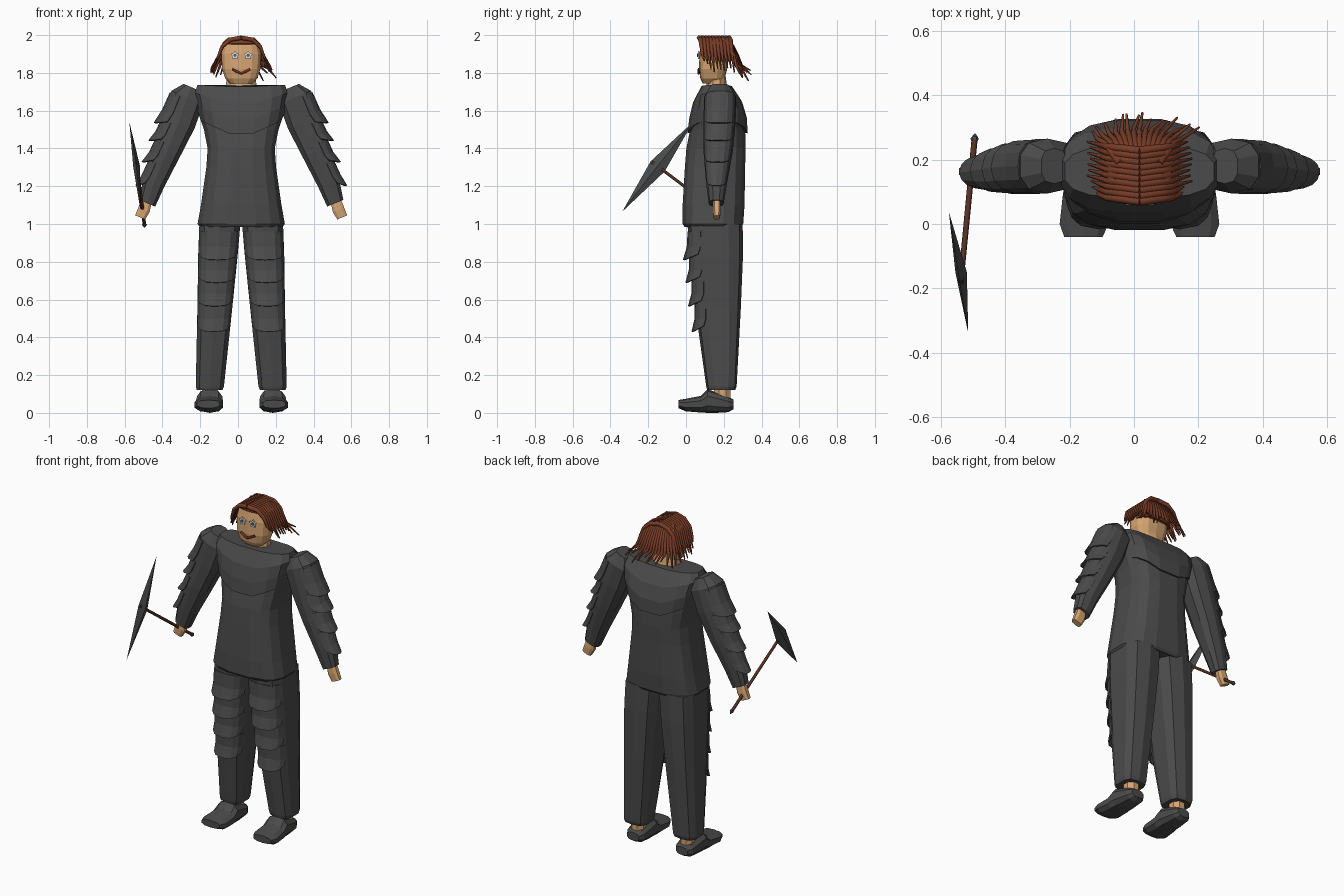
import bpy, bmesh, math, random
from mathutils import Vector as V

if "Cube" in bpy.data.objects:
    bpy.data.objects.remove(bpy.data.objects["Cube"])

random.seed(3)
CX = 0.017  # body centre line


def material(name, rgb):
    m = bpy.data.materials.new(name)
    m.diffuse_color = (*rgb, 1)
    m.use_nodes = True
    m.node_tree.nodes["Principled BSDF"].inputs["Base Color"].default_value = m.diffuse_color
    return m


CLOTH = material("charcoal cloth", (0.07, 0.07, 0.07))
SKIN = material("tan skin", (0.68, 0.38, 0.17))
HAIR = material("auburn hair", (0.19, 0.045, 0.02))
WOOD = material("dark wood", (0.09, 0.03, 0.017))
STEEL = material("dark steel", (0.065, 0.07, 0.07))
WHITE = material("eye white", (0.7, 0.72, 0.75))
PUPIL = material("pupil grey", (0.09, 0.11, 0.13))
LIPS = material("dark red lips", (0.2, 0.025, 0.015))


def make(name, verts, faces, mat):
    me = bpy.data.meshes.new(name)
    me.from_pydata([tuple(v) for v in verts], [], faces)
    bm = bmesh.new()
    bm.from_mesh(me)
    bmesh.ops.recalc_face_normals(bm, faces=bm.faces)
    bm.to_mesh(me)
    bm.free()
    me.materials.append(mat)
    ob = bpy.data.objects.new(name, me)
    bpy.context.collection.objects.link(ob)
    return ob


def ring_point(ring, a, power):
    """Point on a superellipse ring (centre, half axis a, half axis b)."""
    c, va, vb = ring
    f = lambda t: math.copysign(abs(t) ** (2 / power), t)
    return c + va * f(math.cos(a)) + vb * f(math.sin(a))


def loft(name, rings, mat, n=8, power=3, bend=None):
    verts = [ring_point(r, 2 * math.pi * (i + 0.5) / n, power) for r in rings for i in range(n)]
    if bend:
        verts = [bend(k // n, v) for k, v in enumerate(verts)]
    faces = [(k * n + i, k * n + (i + 1) % n, (k + 1) * n + (i + 1) % n, (k + 1) * n + i)
             for k in range(len(rings) - 1) for i in range(n)]
    faces += [tuple(range(n)), tuple(range((len(rings) - 1) * n, len(rings) * n))]
    return make(name, verts, faces, mat)


def flat(z, hw, y0, y1, x=CX):
    """Level ring given by half width and y range."""
    return V((x, (y0 + y1) / 2, z)), V((hw, 0, 0)), V((0, (y1 - y0) / 2, 0))


def ring_at(rings, z):
    for r, q in zip(rings, rings[1:]):
        if q[0].z <= z <= r[0].z:
            t = (r[0].z - z) / (r[0].z - q[0].z)
            return [a.lerp(b, t) for a, b in zip(r, q)]
    return rings[-1]


def plate(name, rings, z0, z1, mid, spread, out, power):
    """Flared armour scale wrapped part way round a limb."""
    cols, verts = 7, []
    for k, (t, off) in enumerate(((0, 0.002), (0.55, 0.012), (1, out))):
        for i in range(cols):
            s = i / (cols - 1) * 2 - 1
            zz = z0 + (z1 - z0) * t + (0.03 * s * s if k == 2 else 0)
            verts.append(ring_point(ring_at(rings, zz), mid[0] + s * spread, power)
                         + mid[1] * off * (1 - 0.4 * abs(s)))
    faces = [(k * cols + i, k * cols + i + 1, (k + 1) * cols + i + 1, (k + 1) * cols + i)
             for k in range(2) for i in range(cols - 1)]
    make(name, verts, faces, CLOTH).modifiers.new("thickness", "SOLIDIFY").thickness = 0.008


def tubes(name, paths, radius, mat, tip=0.25):
    """Tapered tubes along several paths, as one mesh."""
    cu = bpy.data.curves.new(name, "CURVE")
    cu.dimensions, cu.bevel_depth, cu.bevel_resolution, cu.use_fill_caps = "3D", radius, 1, True
    for path in paths:
        sp = cu.splines.new("POLY")
        sp.points.add(len(path) - 1)
        for i, (p, co) in enumerate(zip(sp.points, path)):
            p.co = (*co, 1)
            p.radius = 1 - (1 - tip) * (i / (len(path) - 1)) ** 2
    cu.materials.append(mat)
    ob = bpy.data.objects.new(name, cu)
    bpy.context.collection.objects.link(ob)
    bpy.ops.object.select_all(action="DESELECT")
    ob.select_set(True)
    bpy.context.view_layer.objects.active = ob
    bpy.ops.object.convert(target="MESH")


# Tunic body
loft("tunic", [flat(0.985, 0.222, -0.01, 0.295), flat(1.0, 0.234, -0.02, 0.305),
               flat(1.1, 0.216, -0.02, 0.312), flat(1.3, 0.187, -0.008, 0.315),
               flat(1.4, 0.18, 0, 0.318), flat(1.5, 0.2, 0.02, 0.315),
               flat(1.6, 0.235, 0.04, 0.3), flat(1.71, 0.22, 0.08, 0.25)], CLOTH, 16, 3)

# Shoulder cape with pointed lower edge, front and back
slopes = [0.45, 0.45, 0.4, 0.3, 0.05]
def cape_bend(k, v):
    return V((v.x, v.y, v.z + slopes[k] * abs(v.x - CX)))
loft("shoulder_cape", [flat(1.455, 0.2, 0.02, 0.31), flat(1.45, 0.215, 0.006, 0.328),
                       flat(1.53, 0.235, 0.015, 0.325), flat(1.62, 0.25, 0.035, 0.3),
                       flat(1.725, 0.235, 0.08, 0.245)], CLOTH, 16, 2.8, cape_bend)

for s, side in ((-1, "left"), (1, "right")):
    # Sleeve
    n = V((0.923 * s, 0, 0.386))
    arm = [(V((CX + s * u, y, z)), n * hn, V((0, hy, 0))) for u, y, z, hn, hy in (
        (0.265, 0.18, 1.725, 0.045, 0.055), (0.285, 0.18, 1.67, 0.095, 0.085),
        (0.33, 0.178, 1.54, 0.093, 0.085), (0.395, 0.17, 1.38, 0.077, 0.077),
        (0.462, 0.162, 1.22, 0.062, 0.056), (0.498, 0.16, 1.11, 0.048, 0.04))]
    loft(side + "_sleeve", arm, CLOTH, 10, 2.6)
    for i, (z0, z1) in enumerate(((1.66, 1.49), (1.52, 1.40), (1.42, 1.29), (1.31, 1.17))):
        plate(f"{side}_arm_scale_{i}", arm, z0, z1, (0, n), 1.25, 0.034, 2.6)
    # Hand
    hand = [(V((CX + s * u, 0.163, z)), n * h, V((0, hy, 0))) for u, z, h, hy in (
        (0.5, 1.125, 0.03, 0.02), (0.515, 1.075, 0.034, 0.022), (0.535, 1.035, 0.03, 0.018))]
    loft(side + "_hand", hand, SKIN, 8, 3)
    # Trouser leg
    leg = [flat(z, h, y0, y1, CX + s * u) for z, u, h, y0, y1 in (
        (1.0, 0.113, 0.112, 0.008, 0.3), (0.84, 0.123, 0.108, 0.018, 0.302),
        (0.55, 0.14, 0.095, 0.05, 0.29), (0.14, 0.166, 0.077, 0.107, 0.268),
        (0.12, 0.167, 0.07, 0.112, 0.26))]
    loft(side + "_trouser", leg, CLOTH, 10, 3.2)
    for i, z1 in enumerate((0.81, 0.69, 0.565, 0.43)):
        plate(f"{side}_leg_scale_{i}", leg, z1 + 0.15, z1, (-math.pi / 2, V((0, -1, 0))), 1.2, 0.038, 3.2)
    # Ankle and shoe
    loft(side + "_ankle", [flat(z, 0.045, 0.145, 0.24, CX + s * 0.165) for z in (0.04, 0.15)], SKIN, 8, 2)
    shoe = [(V((CX + s * u, y, (z0 + z1) / 2)), V((h, 0, 0)), V((0, 0, (z1 - z0) / 2)))
            for y, u, h, z0, z1 in (
                (0.252, 0.165, 0.04, 0.02, 0.07), (0.225, 0.165, 0.058, 0.004, 0.085),
                (0.16, 0.166, 0.066, 0, 0.11), (0.115, 0.167, 0.07, 0, 0.125),
                (0.08, 0.168, 0.074, 0.002, 0.09), (0.0, 0.172, 0.079, 0.008, 0.075),
                (-0.04, 0.174, 0.062, 0.025, 0.068))]
    loft(side + "_shoe", shoe, CLOTH, 10, 2.6)

# Neck and head
loft("neck", [flat(1.68, 0.09, 0.105, 0.225), flat(1.78, 0.08, 0.11, 0.21)], SKIN, 10, 2.2)
loft("head", [flat(1.745, 0.062, 0.088, 0.19), flat(1.77, 0.086, 0.076, 0.205),
              flat(1.82, 0.103, 0.069, 0.218), flat(1.9, 0.107, 0.071, 0.23),
              flat(1.95, 0.095, 0.08, 0.222), flat(1.98, 0.06, 0.1, 0.2)], SKIN, 14, 2.8)

# Eyes: star shaped whites with pupils
def star(name, x, y, z, r, inner, count, mat):
    pts = [(x + (r if i % 2 == 0 else r * inner) * math.sin(math.pi * i / count), y,
            z + (r if i % 2 == 0 else r * inner) * math.cos(math.pi * i / count)) for i in range(2 * count)]
    ob = make(name, pts, [tuple(range(2 * count))], mat)
    md = ob.modifiers.new("thickness", "SOLIDIFY")
    md.thickness, md.offset = 0.008, 0

for x, side in ((-0.016, "left"), (0.054, "right")):
    star(side + "_eye", x, 0.067, 1.893, 0.024, 0.65, 5, WHITE)
    star(side + "_pupil", x, 0.062, 1.893, 0.009, 0.9, 4, PUPIL)

# Mouth
tubes("mouth", [[(CX - 0.047, 0.069, 1.82), (CX - 0.025, 0.067, 1.808), (CX, 0.067, 1.797),
                 (CX + 0.025, 0.067, 1.808), (CX + 0.047, 0.069, 1.82)]], 0.007, LIPS, 1)

# Hair: scalp cap, strands over the crown, strands fanning behind
loft("scalp", [flat(1.86, 0.108, 0.13, 0.24), flat(1.92, 0.112, 0.1, 0.243),
               flat(1.955, 0.1, 0.078, 0.236), flat(1.982, 0.065, 0.09, 0.21)], HAIR, 14, 2.6)
crown = []
for i in range(10):
    y = 0.078 + 0.0175 * i
    reach = min(1, 0.45 + 0.25 * i)
    for s in (-1, 1):
        end = V((0.145 + random.uniform(0, 0.02), 0, 1.81 + random.uniform(-0.01, 0.02)))
        low = V((0.118, 0, 1.9)).lerp(end, reach)
        crown.append([(CX + s * u, y + dy, z) for u, dy, z in (
            (0, -0.008, 1.986), (0.06, 0, 1.976), (0.1, 0.004, 1.94),
            (0.12, 0.01, 1.89), (low.x, 0.02, low.z))])
tubes("crown_hair", crown, 0.0135, HAIR)
back = []
for i in range(15):
    t = i / 7 - 1
    ex = CX + 0.015 + 0.17 * t + random.uniform(-0.01, 0.01)
    ey = 0.34 - 0.05 * t * t + random.uniform(-0.015, 0.01)
    ez = 1.78 + random.uniform(-0.025, 0.035)
    back.append([(CX + 0.06 * t, 0.19, 1.978), (CX + 0.09 * t, 0.24 - 0.01 * t * t, 1.95),
                 (CX + 0.11 * t, 0.272 - 0.02 * t * t, 1.89),
                 (CX + 0.13 * t, 0.295 - 0.03 * t * t, 1.84), (ex, ey, ez)])
tubes("back_hair", back, 0.0135, HAIR)

# Pick held in one hand: handle, pommel, diamond blade
bottom, top = V((-0.495, 0.265, 0.995)), V((-0.538, -0.18, 1.328))
h = (top - bottom).normalized()
tubes("pick_handle", [[bottom, top]], 0.0095, WOOD, 0.9)
e1 = h.cross(V((1, 0, 0))).normalized()
e2 = h.cross(e1)
loft("pick_pommel", [(bottom + h * d, e1 * r, e2 * r) for d, r in ((-0.018, 0.003), (0, 0.013), (0.012, 0.009))],
     STEEL, 6, 2)
mid = V((-0.537, -0.15, 1.305))
a, b = V((-0.575, 0.037, 1.54)), V((-0.515, -0.338, 1.065))
w = h.cross(a - b).normalized() * 0.018
make("pick_blade", [a, b, mid + h * 0.046, mid + w, mid - h * 0.046, mid - w],
     [(k, 2 + i, 2 + (i + 1) % 4) for k in (0, 1) for i in range(4)], STEEL)
